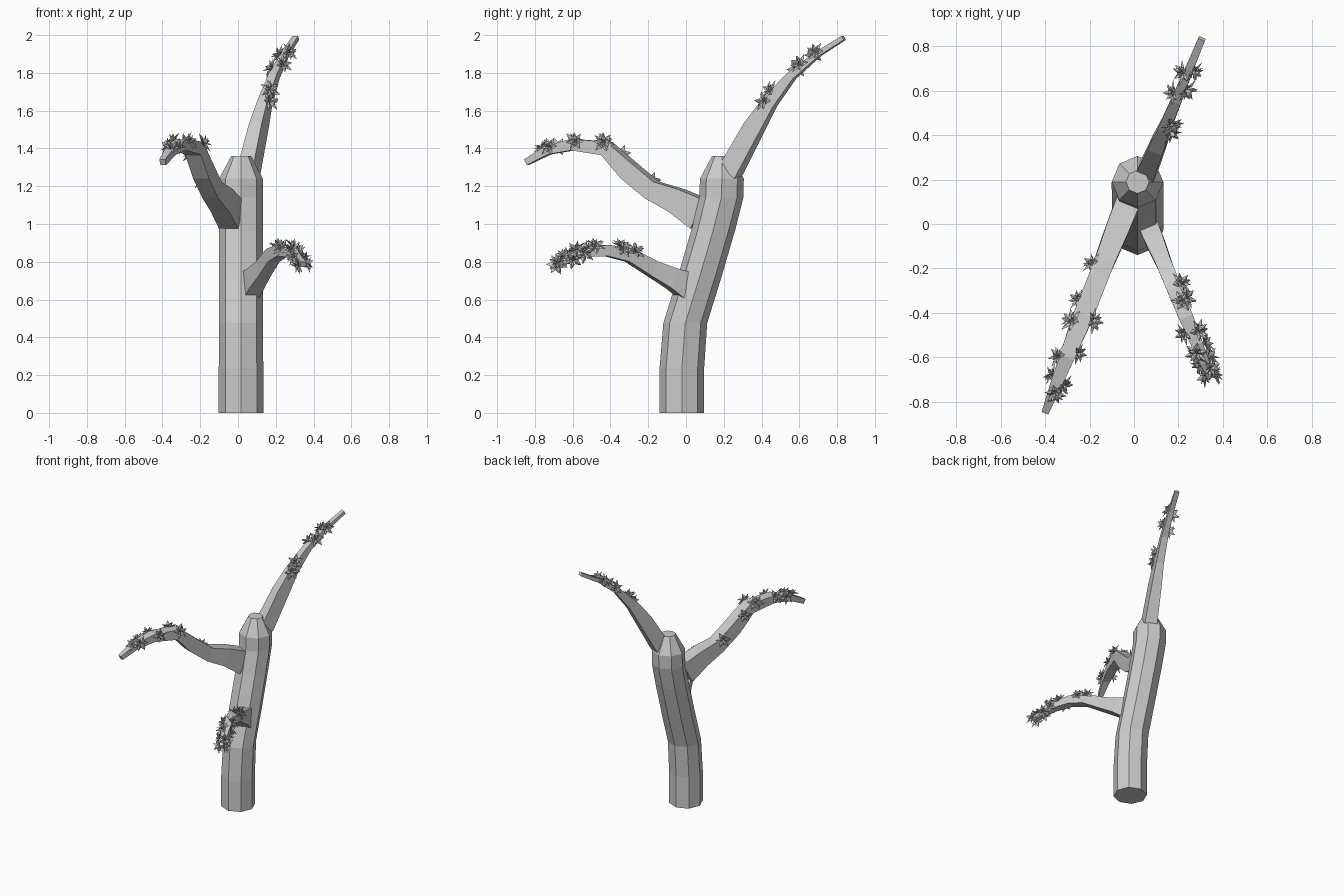
import bpy, bmesh, math, random
from mathutils import Vector

if "Cube" in bpy.data.objects:
    bpy.data.objects.remove(bpy.data.objects["Cube"])

random.seed(4)

bark = bpy.data.materials.new("grey bark")
bark.diffuse_color = (0.6, 0.6, 0.6, 1)
bark.use_nodes = True
bark.node_tree.nodes["Principled BSDF"].inputs["Base Color"].default_value = bark.diffuse_color
leaf = bpy.data.materials.new("grey leaf")
leaf.diffuse_color = (0.58, 0.58, 0.58, 1)
leaf.use_nodes = True
leaf.node_tree.nodes["Principled BSDF"].inputs["Base Color"].default_value = leaf.diffuse_color


def finish(name, bm, mat, fix=True):
    if fix:
        bmesh.ops.recalc_face_normals(bm, faces=bm.faces)
    me = bpy.data.meshes.new(name)
    bm.to_mesh(me)
    bm.free()
    me.materials.append(mat)
    ob = bpy.data.objects.new(name, me)
    bpy.context.collection.objects.link(ob)
    return ob


def loft(name, rings, mat):
    """Skin a closed tube through a list of vertex rings."""
    bm = bmesh.new()
    vr = [[bm.verts.new(p) for p in r] for r in rings]
    n = len(vr[0])
    for a, b in zip(vr, vr[1:]):
        for i in range(n):
            j = (i + 1) % n
            bm.faces.new((a[i], a[j], b[j], b[i]))
    bm.faces.new(vr[0][::-1])
    bm.faces.new(vr[-1])
    return finish(name, bm, mat)


# trunk: leaning octagonal post with a tapered cap (y, z, radius)
trunk = [(-0.022, 0, .118), (-0.022, .235, .118), (-0.004, .475, .116),
         (.072, .72, .116), (.145, .97, .116), (.187, 1.14, .117),
         (.190, 1.24, .116), (.190, 1.36, .052)]
loft("trunk", [[(0.016 + r * math.cos(k * math.pi / 4),
                 y + r * math.sin(k * math.pi / 4), z) for k in range(8)]
               for y, z, r in trunk], bark)


# branches: square tubes in a vertical plane; path points (y, z, half width, half height)
def make_branch(name, x0, slope, pts):
    path = [Vector((x0 + slope * (p[0] - pts[0][0]), p[0], p[1])) for p in pts]
    rings, frames = [], []
    for i, p in enumerate(path):
        a, b = path[max(i - 1, 0)], path[min(i + 1, len(path) - 1)]
        t = (b - a).normalized()
        s = t.cross(Vector((0, 0, 1))).normalized()
        u = s.cross(t)
        w, h = pts[i][2:]
        rings.append([p + s * w + u * h, p - s * w + u * h,
                      p - s * w - u * h, p + s * w - u * h])
        frames.append((p, s, u, w, h))
    loft(name, rings, bark)
    return frames


left = make_branch("left_branch", -0.035, 0.393, [
    (.08, 1.05, .055, .085), (-.05, 1.125, .052, .065), (-.18, 1.18, .045, .05),
    (-.30, 1.28, .045, .05), (-.42, 1.40, .045, .038), (-.60, 1.42, .034, .03),
    (-.73, 1.39, .026, .023), (-.845, 1.327, .016, .017)])
right = make_branch("right_branch", 0.05, -0.41, [
    (.03, .66, .045, .08), (-.07, .71, .043, .055), (-.18, .765, .035, .042),
    (-.30, .835, .034, .036), (-.42, .86, .032, .03), (-.54, .85, .027, .025),
    (-.62, .82, .022, .02), (-.69, .785, .016, .015)])
back = make_branch("back_branch", 0.055, 0.415, [
    (.23, 1.27, .045, .055), (.36, 1.51, .036, .05), (.445, 1.645, .028, .036),
    (.56, 1.785, .024, .022), (.70, 1.90, .019, .014), (.835, 1.985, .016, .012)])


# leaf tuft: rosette of folded pointed leaves around a normal
def add_tuft(bm, pos, normal, size):
    q = normal.to_track_quat('Z', 'Y')
    spin = random.uniform(0, 6.28)
    for count, elev, length in ((6, 0.35, 1.0), (4, 0.95, 0.9)):
        for k in range(count):
            a = spin + 2 * math.pi * k / count + elev
            e = elev + random.uniform(-.15, .15)
            out = Vector((math.cos(a), math.sin(a), 0))
            d = out * math.cos(e) + Vector((0, 0, math.sin(e)))
            s = Vector((-math.sin(a), math.cos(a), 0))
            n = d.cross(s)
            L = size * length
            pts = [Vector((0, 0, 0)), d * L * .5 + s * L * .23, d * L - n * L * .12,
                   d * L * .5 - s * L * .23, d * L * .5 + n * L * .14]
            b, l, t, r, m = [bm.verts.new(pos + q @ p) for p in pts]
            for f in ((b, l, m), (l, t, m), (t, r, m), (r, b, m), (b, t, l), (b, r, t)):
                bm.faces.new(f)


def tufts(name, frames, spots):
    """spots: (y along branch, sideways lean, upward lean)"""
    bm = bmesh.new()
    for y, sx, up in spots:
        for f, g in zip(frames, frames[1:]):
            lo, hi = sorted((f[0].y, g[0].y))
            if lo <= y <= hi:
                k = (y - f[0].y) / (g[0].y - f[0].y)
                p, s, u = [f[i].lerp(g[i], k) for i in range(3)]
                w, h = [f[i] + (g[i] - f[i]) * k for i in (3, 4)]
                if s.x < 0:
                    s = -s
                nrm = (s * sx + u * up).normalized()
                add_tuft(bm, p + s * w * sx + u * h * up, nrm,
                         random.uniform(.054, .064))
                break
    finish(name, bm, leaf)


tufts("left_leaves", left, [
    (-.21, -1, .5), (-.37, -1, .5), (-.43, 1, .7), (-.46, -.8, .7), (-.57, 1, .5),
    (-.61, -1, .6), (-.69, -1, .3), (-.71, 1, .5), (-.75, .4, 1)])
tufts("right_leaves", right, [
    (-.29, .9, .7), (-.35, 1, .6), (-.36, .3, 1), (-.48, -1, .5), (-.49, .8, .8),
    (-.55, 1, .1), (-.57, -.5, .9), (-.61, 1, -.5), (-.62, -1, .3),
    (-.65, .6, .9), (-.68, -.9, -.3), (-.685, .8, .2)])
tufts("back_leaves", back, [
    (.44, 1, .5), (.48, .7, .9), (.59, -.9, .6), (.62, .9, .6),
    (.68, -.8, .7), (.70, .9, .5)])
